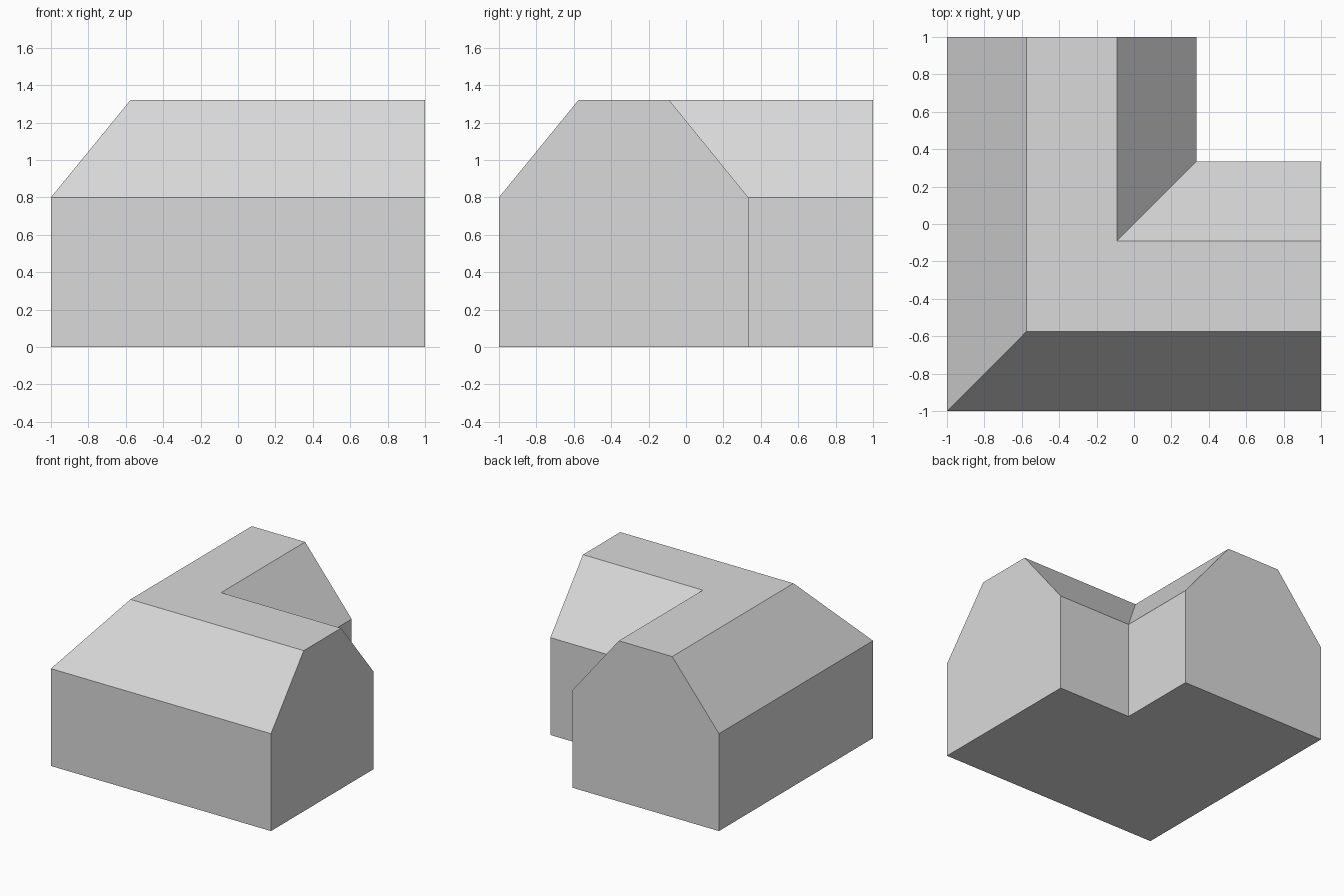
import bpy
import bmesh

cube = bpy.data.objects.get("Cube")
if cube:
    bpy.data.objects.remove(cube, do_unlink=True)

# One plain grey for the whole building
grey = bpy.data.materials.new("light_grey")
grey.use_nodes = True
colour = (0.7, 0.7, 0.7, 1)
grey.diffuse_color = colour
grey.node_tree.nodes["Principled BSDF"].inputs["Base Color"].default_value = colour

# Wing cross-section: distance across the wing, height
END, EAVES, RIDGE = 1.0, 0.8, 1.32
OUTER, INNER = -1.0, 0.333
TOP_OUTER, TOP_INNER = -0.575, -0.09
profile = [(OUTER, 0), (INNER, 0), (INNER, EAVES),
           (TOP_INNER, RIDGE), (TOP_OUTER, RIDGE), (OUTER, EAVES)]

# Sweep the section along an L, mitred at the corner
bm = bmesh.new()
stations = [
    [bm.verts.new((END, d, z)) for d, z in profile],
    [bm.verts.new((d, d, z)) for d, z in profile],
    [bm.verts.new((d, END, z)) for d, z in profile],
]
for a, b in zip(stations, stations[1:]):
    for i in range(len(profile)):
        j = (i + 1) % len(profile)
        bm.faces.new((a[i], a[j], b[j], b[i]))

# Flat gable ends
bm.faces.new(stations[0])
bm.faces.new(stations[-1])
bmesh.ops.recalc_face_normals(bm, faces=bm.faces[:])
bm.normal_update()

# Merge the level floor and flat roof across the mitre
flat = [e for e in bm.edges if all(abs(f.normal.z) > 0.99 for f in e.link_faces)]
bmesh.ops.dissolve_edges(bm, edges=flat, use_verts=False)

mesh = bpy.data.meshes.new("corner_building")
bm.to_mesh(mesh)
bm.free()
mesh.materials.append(grey)
building = bpy.data.objects.new("corner_building", mesh)
bpy.context.collection.objects.link(building)
